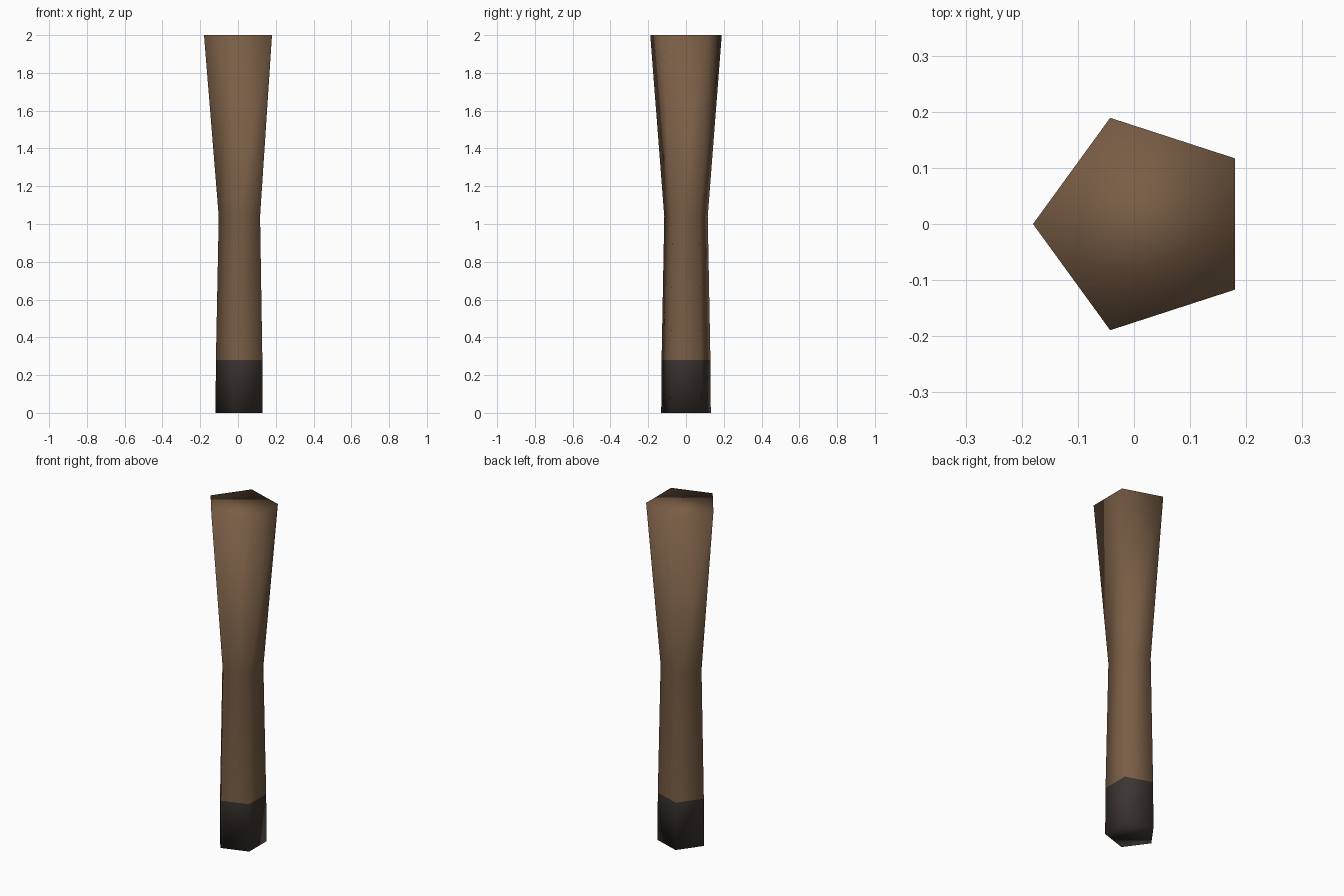
import bpy, bmesh
from math import cos, sin, pi

if "Cube" in bpy.data.objects:
    bpy.data.objects.remove(bpy.data.objects["Cube"])

SIDES = 5
CENTRE_X = 0.019  # a pentagon is off-centre from its bounding box


def material(name, rgb):
    mat = bpy.data.materials.new(name)
    mat.diffuse_color = (*rgb, 1.0)
    mat.use_nodes = True
    mat.node_tree.nodes["Principled BSDF"].inputs["Base Color"].default_value = mat.diffuse_color
    return mat


def pentagon_part(name, rings, cap_bottom, cap_top, mat):
    """Loft pentagons given as (radius, z), with one corner facing -x."""
    bm = bmesh.new()
    loops = []
    for r, z in rings:
        angles = [pi + 2 * pi * i / SIDES for i in range(SIDES)]
        loops.append([bm.verts.new((CENTRE_X + r * cos(a), r * sin(a), z)) for a in angles])
    for low, high in zip(loops, loops[1:]):
        for i in range(SIDES):
            j = (i + 1) % SIDES
            bm.faces.new((low[i], low[j], high[j], high[i]))
    if cap_bottom:
        bm.faces.new(loops[0][::-1])
    if cap_top:
        bm.faces.new(loops[-1])
    for f in bm.faces:
        f.smooth = True
    mesh = bpy.data.meshes.new(name)
    bm.to_mesh(mesh)
    bm.free()
    mesh.materials.append(mat)
    obj = bpy.data.objects.new(name, mesh)
    bpy.context.collection.objects.link(obj)
    return obj


wood = material("wood", (0.19, 0.11, 0.06))
wrap = material("dark_wrap", (0.045, 0.036, 0.031))

# Dark band at the foot, joined to the shaft at z = 0.28
pentagon_part("end_band", [(0.138, 0.0), (0.136, 0.28)], True, False, wrap)

# Wooden shaft: narrow waist, flaring to the head
pentagon_part("shaft", [(0.136, 0.28), (0.121, 1.04), (0.199, 2.0)], False, True, wood)
